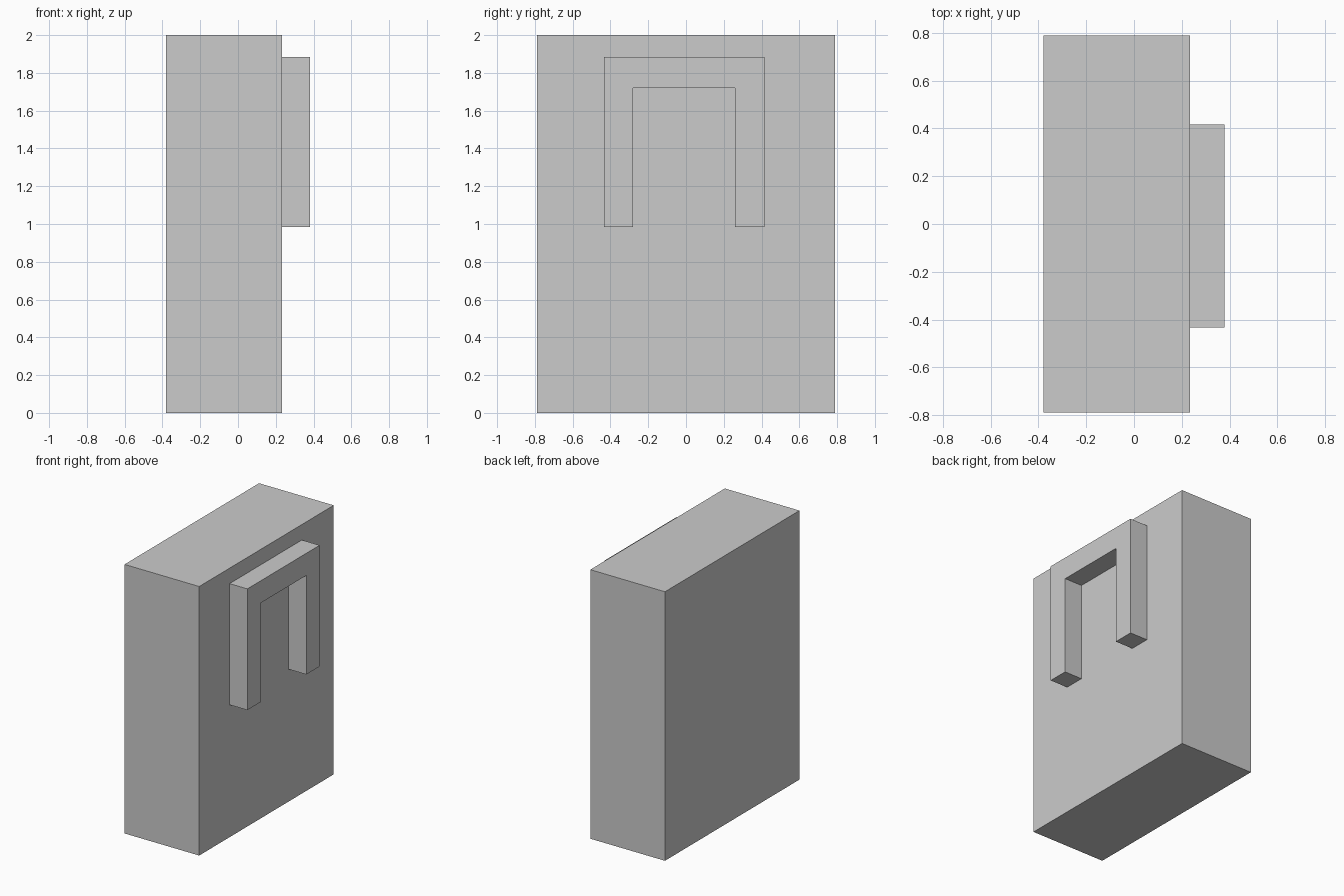
import bpy
import bmesh

if "Cube" in bpy.data.objects:
    bpy.data.objects.remove(bpy.data.objects["Cube"])


def extrude_profile(name, points, x0, x1):
    """Extrude a closed (y, z) outline along x from x0 to x1."""
    bm = bmesh.new()
    face = bm.faces.new([bm.verts.new((x0, y, z)) for y, z in points])
    result = bmesh.ops.extrude_face_region(bm, geom=[face])
    moved = [v for v in result["geom"] if isinstance(v, bmesh.types.BMVert)]
    bmesh.ops.translate(bm, verts=moved, vec=(x1 - x0, 0, 0))
    bmesh.ops.recalc_face_normals(bm, faces=bm.faces)
    mesh = bpy.data.meshes.new(name)
    bm.to_mesh(mesh)
    bm.free()
    obj = bpy.data.objects.new(name, mesh)
    bpy.context.collection.objects.link(obj)
    return obj


BACK, FACE, FRONT = -0.38, 0.234, 0.38

# Main block
extrude_profile("body", [(-0.79, 0), (0.79, 0), (0.79, 2), (-0.79, 2)], BACK, FACE)

# Raised upside-down U on the +x face
left, right, bottom, top = -0.433, 0.416, 0.984, 1.885
inner_left, inner_right, inner_top = -0.28, 0.26, 1.72
extrude_profile("raised_arch", [
    (left, bottom), (inner_left, bottom), (inner_left, inner_top),
    (inner_right, inner_top), (inner_right, bottom), (right, bottom),
    (right, top), (left, top)], FACE, FRONT)
